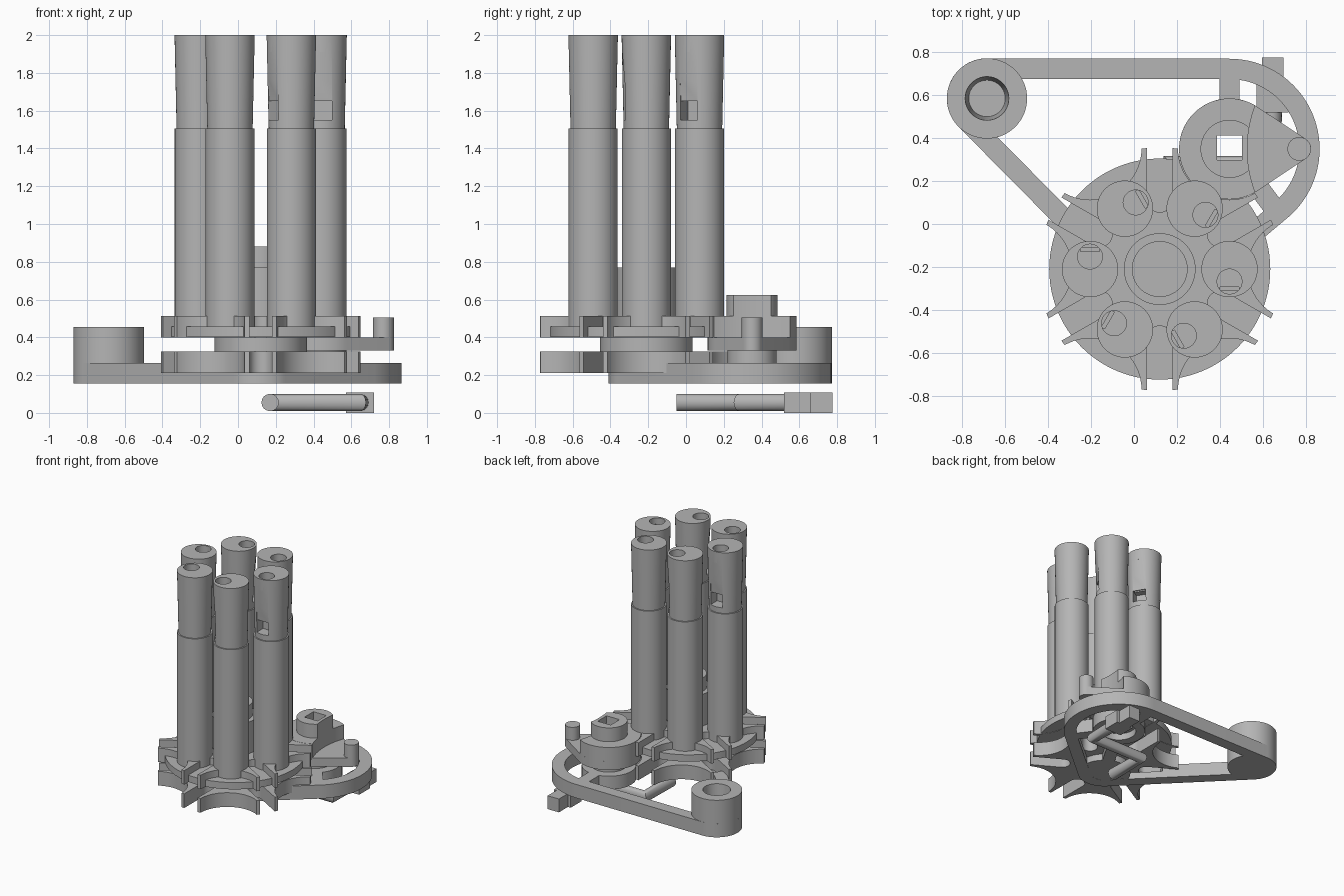
import bpy, bmesh
from math import cos, sin, pi, radians
from mathutils import Vector, Matrix
from mathutils.geometry import convex_hull_2d

old = bpy.data.objects.get("Cube")
if old:
    bpy.data.objects.remove(old)

grey = bpy.data.materials.new("plain_grey")
grey.use_nodes = True
colour = (0.46, 0.46, 0.46, 1)
grey.diffuse_color = colour
grey.node_tree.nodes["Principled BSDF"].inputs["Base Color"].default_value = colour

WHEEL = Vector((0.12, -0.21))
DRIVER = Vector((0.445, 0.35))
POST = Vector((-0.685, 0.585))
PIN = Vector((0.77, 0.35))


def polar(centre, r, deg):
    return Vector((centre[0] + r * cos(radians(deg)), centre[1] + r * sin(radians(deg))))


def circle(centre, r, n=64):
    return [polar(centre, r, 360 * i / n) for i in range(n)]


def hull(*discs):
    pts = [p for c, r in discs for p in circle(c, r, 96)]
    return [pts[i] for i in convex_hull_2d(pts)]


def bar(a, b, width):
    side = (b - a).normalized().orthogonal() * width / 2
    return [a - side, b - side, b + side, a + side]


def box(x0, x1, y0, y1):
    return [Vector(p) for p in ((x0, y0), (x1, y0), (x1, y1), (x0, y1))]


def prism(name, outlines, z0, z1, grow=1.0, centre=(0, 0)):
    """Extrude one or more outlines; grow scales the top ring about centre."""
    if isinstance(outlines[0], Vector):
        outlines = [outlines]
    bm = bmesh.new()
    c = Vector(centre)
    for pts in outlines:
        low = [bm.verts.new((p.x, p.y, z0)) for p in pts]
        high = [bm.verts.new((*(c + (p - c) * grow), z1)) for p in pts]
        bm.faces.new(low)
        bm.faces.new(high)
        for i in range(len(pts)):
            j = (i + 1) % len(pts)
            bm.faces.new((low[i], low[j], high[j], high[i]))
    bmesh.ops.recalc_face_normals(bm, faces=bm.faces)
    mesh = bpy.data.meshes.new(name)
    bm.to_mesh(mesh)
    bm.free()
    mesh.materials.append(grey)
    obj = bpy.data.objects.new(name, mesh)
    bpy.context.collection.objects.link(obj)
    return obj


def cut(obj, cutter):
    mod = obj.modifiers.new("cut", 'BOOLEAN')
    mod.operation = 'DIFFERENCE'
    mod.solver = 'EXACT'
    mod.object = cutter
    bpy.context.view_layer.objects.active = obj
    bpy.ops.object.modifier_apply(modifier=mod.name)
    bpy.data.objects.remove(cutter)


# Indexing wheel: two slotted, scalloped plates around a spacer and disc
def slotted_plate(name, z0, z1):
    plate = prism(name, circle(WHEEL, 0.567, 144), z0, z1)
    bites = []
    for k in range(6):
        bites.append(circle(polar(WHEEL, 0.65, 60 * k), 0.24))
        a = 60 * k + 30
        bites.append(hull((polar(WHEEL, 0.325, a), 0.06), (polar(WHEEL, 0.8, a), 0.06)))
    cut(plate, prism("cutter", bites, z0 - 0.1, z1 + 0.1))


slotted_plate("lower_slotted_plate", 0.21, 0.325)
slotted_plate("upper_slotted_plate", 0.40, 0.513)
prism("wheel_spacer", circle(WHEEL, 0.245), 0.325, 0.40)
prism("wheel_disc", circle(WHEEL, 0.515, 96), 0.402, 0.457)
prism("centre_column", circle(WHEEL, 0.167), 0.457, 0.77)
prism("centre_column_top", circle(WHEEL, 0.13), 0.77, 0.88)

# Whistle pipes: plain body and a flared head with bore, flue and mouth
body = prism("pipe_body", circle((0, 0), 0.13), 0.45, 1.505)
head = prism("pipe_head", circle((0, 0), 0.12), 1.50, 2.0, 0.131 / 0.12)
cut(head, prism("cutter", circle((0.058, 0), 0.058, 48), 1.9, 2.1))
cut(head, prism("cutter", box(0.083, 0.1, -0.045, 0.045), 1.6, 1.95))
cut(head, prism("cutter", box(0.03, 0.2, -0.052, 0.052), 1.55, 1.65))
ramp = prism("cutter", [Vector(p) for p in ((0.105, 1.64), (0.2, 1.64), (0.2, 1.91), (0.128, 1.91))],
             -0.052, 0.052)
ramp.data.transform(Matrix.Rotation(pi / 2, 4, 'X'))
cut(head, ramp)
for k in range(6):
    for part in (body, head):
        o = part if k == 0 else part.copy()
        if k:
            bpy.context.collection.objects.link(o)
        o.name = f"{part.name.split('_0')[0]}_{k:02d}"
        o.location = (*polar(WHEEL, 0.325, 60 * k), 0)
        o.rotation_euler.z = radians(60 * k - 90)

# Driver: arm, pin and locking disc with a crescent relief and square socket
arm = prism("driver_arm", hull((DRIVER, 0.235), (PIN, 0.055)), 0.33, 0.40)
lock = prism("driver_lock_disc", circle(DRIVER, 0.235), 0.40, 0.513)
hub = prism("driver_hub", circle(DRIVER, 0.135), 0.513, 0.625)
shaft = prism("driver_shaft", circle(DRIVER, 0.13), 0.21, 0.33)
prism("driver_pin", circle(PIN, 0.055, 48), 0.40, 0.505)
for part in (lock, hub):
    cut(part, prism("cutter", circle(DRIVER + Vector((0.65, 0)), 0.567, 160), 0.3, 0.7))
for part in (arm, lock, hub, shaft):
    cut(part, prism("cutter", box(0.387, 0.503, 0.298, 0.412), 0.1, 0.8))

# Base frame: rounded triangular rim, relieved under the wheel
rim = prism("base_rim", hull((POST, 0.187), (DRIVER, 0.42), (WHEEL, 0.2)), 0.155, 0.265)
cut(rim, prism("cutter", hull((POST, 0.092), (DRIVER, 0.325), (WHEEL, 0.105)), 0.1, 0.3))
cut(rim, prism("cutter", circle(WHEEL, 0.45, 96), 0.21, 0.4))
prism("base_wheel_hub", circle(WHEEL, 0.199), 0.156, 0.21)
prism("base_link", bar(WHEEL, polar(DRIVER, 0.15, 240), 0.095), 0.156, 0.21)
boss = prism("base_driver_boss", circle(DRIVER, 0.2), 0.156, 0.264)
cut(boss, prism("cutter", circle(DRIVER, 0.13), 0.1, 0.3))
for name, a in (("base_spoke_back", 90), ("base_spoke_front", -53)):
    prism(name, bar(polar(DRIVER, 0.17, a), polar(DRIVER, 0.38, a), 0.095), 0.156, 0.264)

# Raised post with a tapered blind hole
post = prism("base_post", circle(POST, 0.187), 0.155, 0.455)
cut(post, prism("cutter", circle(POST, 0.085), 0.2, 0.46, 0.102 / 0.085, POST))

# Loose crank handle below: bent round rod and stepped square end
curve = bpy.data.curves.new("crank_rod", 'CURVE')
curve.dimensions = '3D'
curve.bevel_depth = 0.046
curve.bevel_resolution = 6
curve.use_fill_caps = True
path = [(0.17, -0.05), (0.17, 0.285), (0.645, 0.285), (0.645, 0.53)]
spline = curve.splines.new('POLY')
spline.points.add(len(path) - 1)
for pt, (x, y) in zip(spline.points, path):
    pt.co = (x, y, 0.055, 1)
curve.materials.append(grey)
rod = bpy.data.objects.new("crank_rod", curve)
bpy.context.collection.objects.link(rod)
bpy.ops.object.select_all(action='DESELECT')
rod.select_set(True)
bpy.context.view_layer.objects.active = rod
bpy.ops.object.convert(target='MESH')
prism("crank_collar", box(0.571, 0.721, 0.52, 0.66), 0, 0.108)
prism("crank_square_end", box(0.596, 0.697, 0.65, 0.775), 0, 0.108)

# Smooth the round walls, keep the edges crisp
bpy.ops.object.select_all(action='DESELECT')
for o in bpy.context.collection.objects:
    if o.type == 'MESH' and grey.name in o.data.materials:
        o.select_set(True)
        bpy.context.view_layer.objects.active = o
bpy.ops.object.shade_smooth_by_angle(angle=radians(30))
